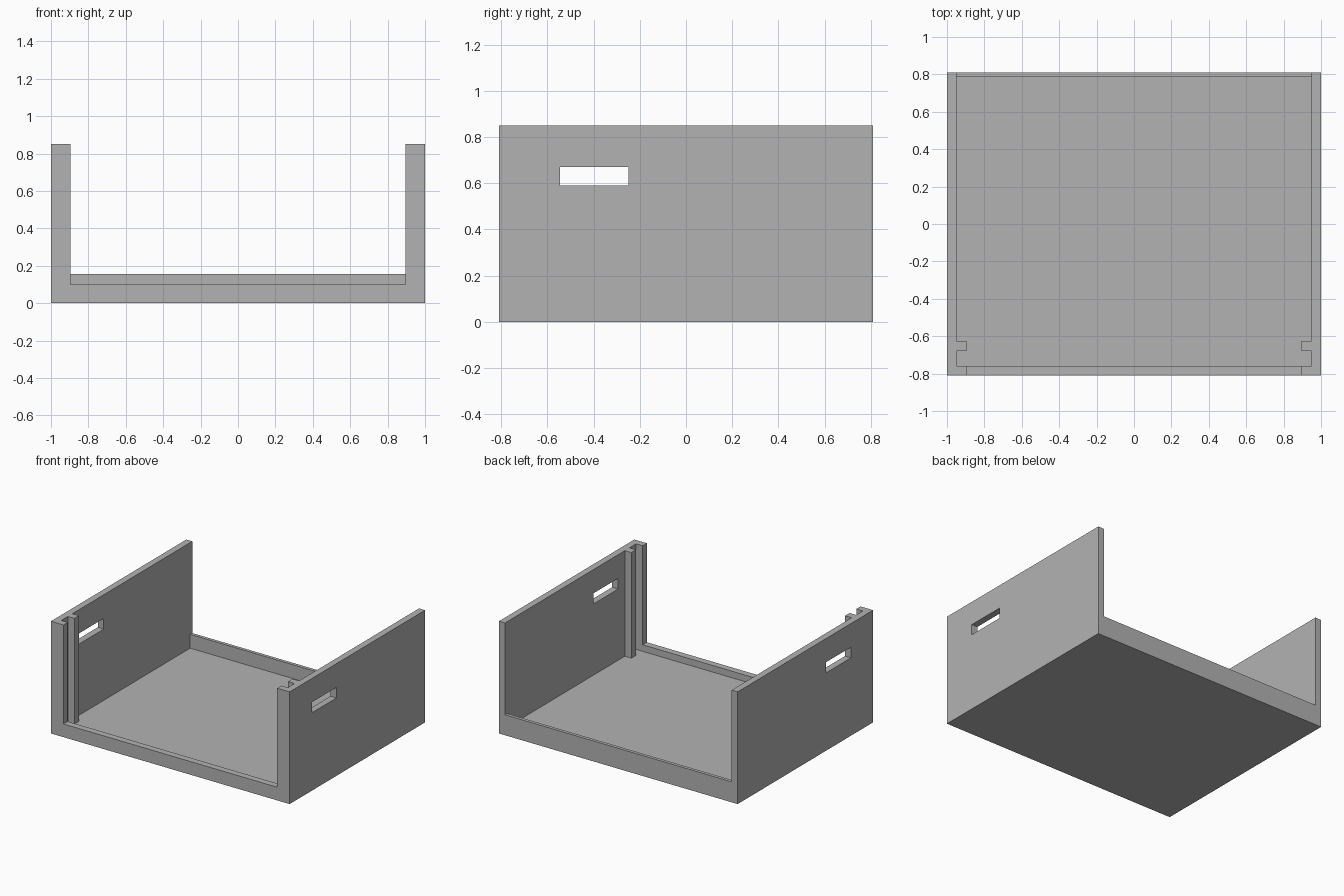
import bpy
import bmesh

HALF_X, HALF_Y, HEIGHT = 1.0, 0.81, 0.85
WALL = 0.95       # inner face of the side walls
GUIDE = 0.895     # inner face of the front jambs and ribs
FLOOR = 0.05

if "Cube" in bpy.data.objects:
    bpy.data.objects.remove(bpy.data.objects["Cube"], do_unlink=True)

grey = bpy.data.materials.new("plain grey")
grey.use_nodes = True
colour = (0.45, 0.45, 0.45, 1)
grey.diffuse_color = colour
grey.node_tree.nodes["Principled BSDF"].inputs["Base Color"].default_value = colour


def prism(name, outline, z0, z1):
    """Extrude a plan outline from z0 up to z1."""
    bm = bmesh.new()
    face = bm.faces.new([bm.verts.new((x, y, z0)) for x, y in outline])
    grown = bmesh.ops.extrude_face_region(bm, geom=[face])["geom"]
    top = [v for v in grown if isinstance(v, bmesh.types.BMVert)]
    bmesh.ops.translate(bm, verts=top, vec=(0, 0, z1 - z0))
    bmesh.ops.recalc_face_normals(bm, faces=bm.faces)
    mesh = bpy.data.meshes.new(name)
    bm.to_mesh(mesh)
    bm.free()
    mesh.materials.append(grey)
    obj = bpy.data.objects.new(name, mesh)
    bpy.context.collection.objects.link(obj)
    return obj


def box(name, half_x, y0, y1, z0, z1):
    outline = [(-half_x, y0), (half_x, y0), (half_x, y1), (-half_x, y1)]
    return prism(name, outline, z0, z1)


tray = box("open_tray", HALF_X, -HALF_Y, HALF_Y, 0, HEIGHT)

# Cavity plan: mirrored sides leave a rib behind each panel slot
side = [(WALL, -0.76), (WALL, -0.68), (GUIDE, -0.68), (GUIDE, -0.625),
        (WALL, -0.625), (WALL, 0.785)]
cavity = side + [(-x, y) for x, y in reversed(side)]

cutters = [
    prism("cavity_cutter", cavity, FLOOR, 1),
    box("front_opening_cutter", GUIDE, -1, -0.72, 0.10, 1),
    box("back_opening_cutter", WALL, 0.7, 1, 0.155, 1),
    box("handle_slot_cutter", 1.2, -0.545, -0.25, 0.59, 0.67),
]

# Carve the block
for cutter in cutters:
    cutter.hide_render = True
    cut = tray.modifiers.new(cutter.name, "BOOLEAN")
    cut.operation = "DIFFERENCE"
    cut.solver = "EXACT"
    cut.object = cutter

# Bake the cuts and drop the helpers
bpy.context.view_layer.update()
graph = bpy.context.evaluated_depsgraph_get()
carved = bpy.data.meshes.new_from_object(tray.evaluated_get(graph))
tray.modifiers.clear()
tray.data = carved
carved.name = "open_tray"
for cutter in cutters:
    bpy.data.objects.remove(cutter, do_unlink=True)
